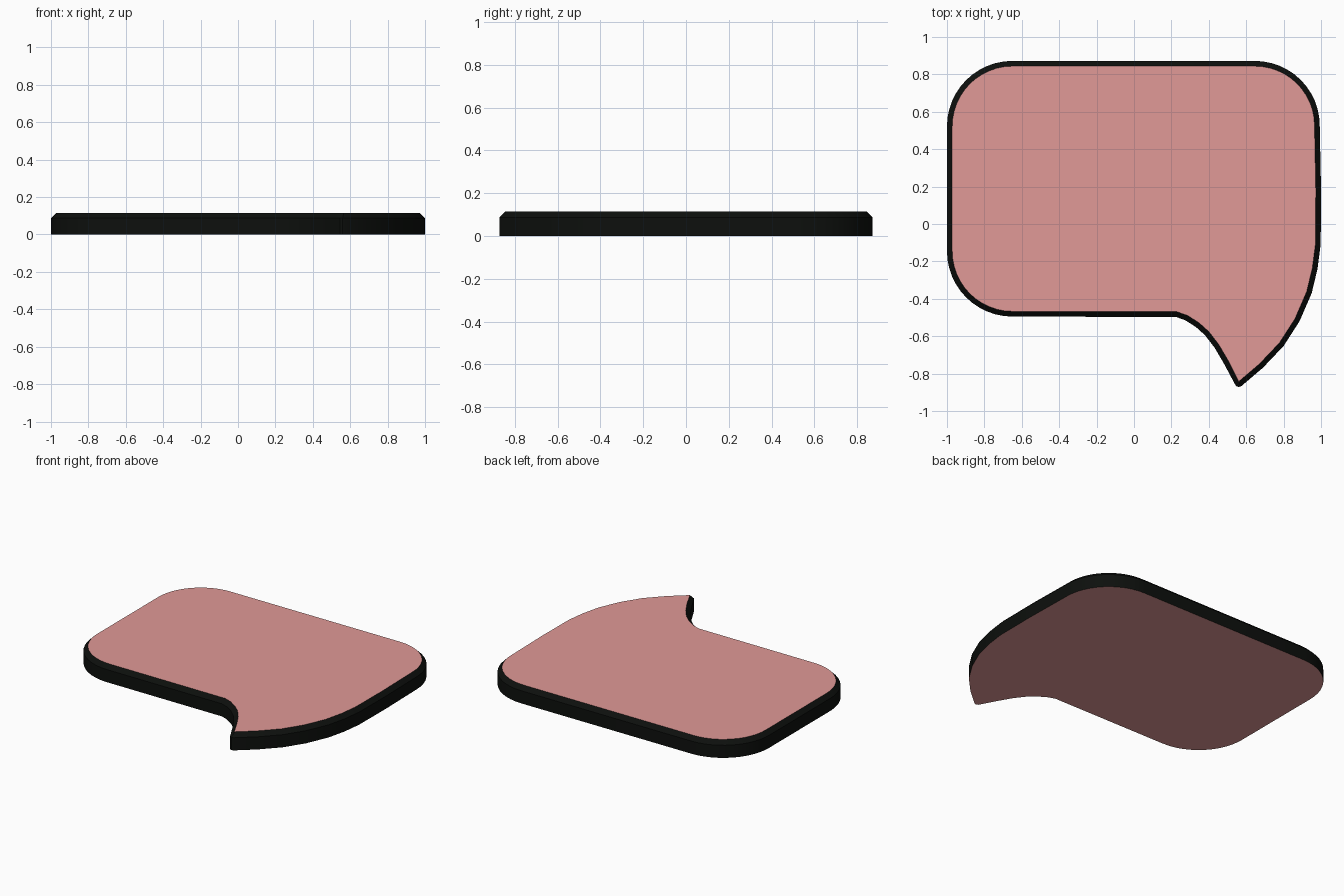
import bpy, bmesh, math
from mathutils import Vector

if "Cube" in bpy.data.objects:
    bpy.data.objects.remove(bpy.data.objects["Cube"])

HEIGHT, BEVEL = 0.115, 0.028


def material(name, colour):
    m = bpy.data.materials.new(name)
    m.diffuse_color = (*colour, 1)
    m.use_nodes = True
    m.node_tree.nodes["Principled BSDF"].inputs["Base Color"].default_value = m.diffuse_color
    return m


def arc(cx, cy, rx, ry, a0, a1, n=12):
    pts = []
    for i in range(n + 1):
        a = math.radians(a0 + (a1 - a0) * i / n)
        pts.append(Vector((cx + rx * math.cos(a), cy + ry * math.sin(a))))
    return pts


def inset(pts, d):
    # Mitred inward offset of a counter-clockwise outline
    out = []
    for i, p in enumerate(pts):
        a = (p - pts[i - 1]).normalized()
        b = (pts[(i + 1) % len(pts)] - p).normalized()
        na, nb = Vector((-a.y, a.x)), Vector((-b.y, b.x))
        out.append(p + (na + nb) * d / (1 + na.dot(nb)))
    return out


# Counter-clockwise outline: three rounded corners, then the curved tail
outline = arc(0.645, 0.527, 0.348, 0.345, 0, 90)
outline += arc(-0.65, 0.522, 0.35, 0.35, 90, 180)
outline += arc(-0.65, -0.145, 0.35, 0.35, 180, 270)
tail = [(0.225, -0.497), (0.275, -0.515), (0.33, -0.55), (0.38, -0.595),
        (0.43, -0.66), (0.48, -0.745), (0.545, -0.866), (0.56, -0.872),
        (0.575, -0.866), (0.69, -0.768), (0.80, -0.652), (0.885, -0.52),
        (0.95, -0.37), (0.981, -0.24), (0.998, -0.11), (1.0, 0.18)]
outline += [Vector(p) for p in tail]

# Slab with chamfered upper edge: black border, pink top and bottom faces
bm = bmesh.new()
rings = []
for pts, z in ((outline, 0), (outline, HEIGHT - BEVEL), (inset(outline, BEVEL), HEIGHT)):
    rings.append([bm.verts.new((p.x, p.y, z)) for p in pts])
n = len(outline)
for low, high in zip(rings, rings[1:]):
    for i in range(n):
        j = (i + 1) % n
        bm.faces.new((low[i], low[j], high[j], high[i]))
for ring in (rings[0][::-1], rings[-1]):
    bm.faces.new(ring).material_index = 1

mesh = bpy.data.meshes.new("speech_bubble")
bm.to_mesh(mesh)
bm.free()
mesh.materials.append(material("black_border", (0.004, 0.005, 0.004)))
mesh.materials.append(material("pink_face", (0.75, 0.32, 0.31)))
bubble = bpy.data.objects.new("speech_bubble", mesh)
bpy.context.collection.objects.link(bubble)

bpy.context.view_layer.objects.active = bubble
bubble.select_set(True)
bpy.ops.object.shade_smooth_by_angle(angle=math.radians(30))
